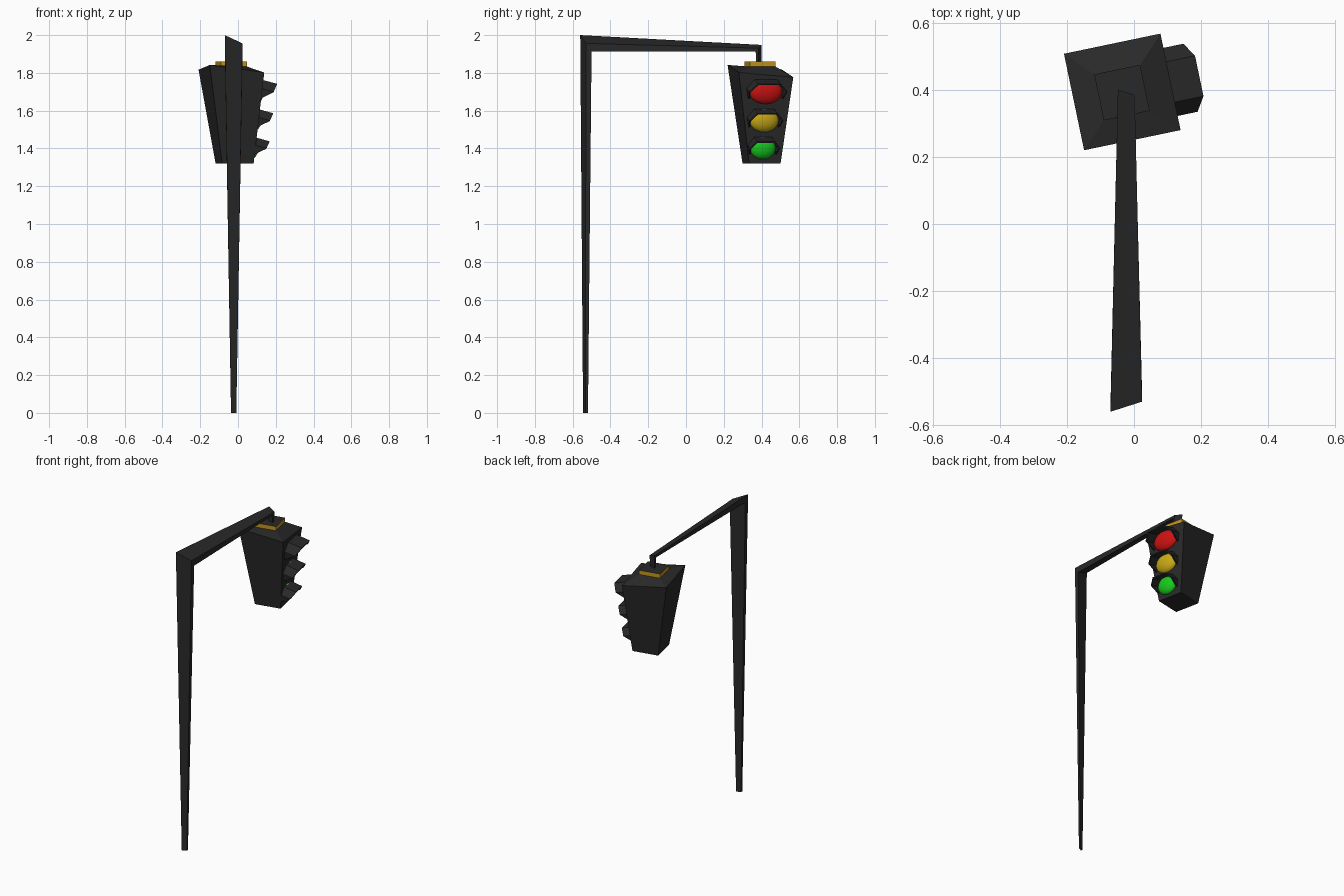
import bpy, math
from mathutils import Vector, Matrix

if "Cube" in bpy.data.objects:
    bpy.data.objects.remove(bpy.data.objects["Cube"])


def material(name, rgb):
    m = bpy.data.materials.new(name)
    m.diffuse_color = (*rgb, 1)
    m.use_nodes = True
    m.node_tree.nodes["Principled BSDF"].inputs["Base Color"].default_value = m.diffuse_color
    return m


DARK = material("dark_grey", (0.022, 0.022, 0.022))
AMBER = material("amber_plate", (0.55, 0.30, 0.012))
RED = material("red_lens", (0.62, 0.006, 0.006))
YELLOW = material("yellow_lens", (0.58, 0.40, 0.008))
GREEN = material("green_lens", (0.008, 0.60, 0.012))


def make(name, verts, faces, mats):
    me = bpy.data.meshes.new(name)
    me.from_pydata([tuple(v) for v in verts], [], faces)
    for m in mats:
        me.materials.append(m)
    ob = bpy.data.objects.new(name, me)
    bpy.context.collection.objects.link(ob)
    return ob


def loft(name, rings, mats):
    """Closed skin through four-sided rings, with end caps."""
    verts = [v for r in rings for v in r]
    faces = [tuple(range(4))[::-1]]
    for k in range(len(rings) - 1):
        for i in range(4):
            a, b = k * 4 + i, k * 4 + (i + 1) % 4
            faces.append((a, b, b + 4, a + 4))
    n = len(verts) - 4
    faces.append((n, n + 1, n + 2, n + 3))
    ob = make(name, verts, faces, mats)
    import bmesh
    bm = bmesh.new()
    bm.from_mesh(ob.data)
    bmesh.ops.recalc_face_normals(bm, faces=bm.faces)
    bm.to_mesh(ob.data)
    bm.free()
    return ob


# Pole, tapered arm and drop: one skewed section swept along the path
def section(centre, hx, v):
    c, v = Vector(centre), Vector(v)
    return [c + Vector((-hx, 0, 0)) + v, c + Vector((hx, 0, 0)),
            c + Vector((hx, 0, 0)) - v, c + Vector((-hx, 0, 0))]


PX = -0.023
loft("pole_and_arm", [
    section((PX, -0.532, 0), 0.014, (0, -0.013, 0)),
    section((PX, -0.53, 1.956), 0.047, (0, -0.03, 0.044)),
    section((PX, 0.385, 1.931), 0.025, (0, 0.016, 0.017)),
    section((PX, 0.385, 1.855), 0.019, (0, 0.014, 0)),
], [DARK])

# Lamp housing: tapered box turned about z, with a tilted top edge and raised lid
TURN = math.radians(11.8)
ROT = Matrix.Rotation(TURN, 3, 'Z')


def square(cx, cy, half, zs):
    corners = ((-1, -1), (1, -1), (1, 1), (-1, 1))
    return [Vector((cx, cy, z)) + ROT @ Vector((x * half, y * half, 0))
            for (x, y), z in zip(corners, zs)]


loft("lamp_housing", [
    square(-0.018, 0.40, 0.085, [1.32] * 4),
    square(-0.035, 0.394, 0.147, [1.842, 1.802, 1.777, 1.817]),
    square(-0.035, 0.392, 0.07, [1.833] * 4),
], [DARK])

# Mounting plate: amber sides, dark top
plate = loft("mounting_plate", [square(-0.036, 0.392, 0.07, [1.828] * 4),
                                square(-0.036, 0.392, 0.07, [1.861] * 4)], [AMBER, DARK])
for p in plate.data.polygons:
    p.material_index = 1 if p.normal.z > 0.5 else 0

# Lenses and hooded visors
RIM = [(-0.09, -0.035, 0.005), (-0.1, 0.018, 0.068), (-0.06, 0.064, 0.09),
       (0.06, 0.064, 0.09), (0.1, 0.018, 0.068), (0.09, -0.035, 0.005)]


def lamp(name, mat, y, z, w):
    origin = Vector((0.1 - (1.70 - z) * 0.09, y, z))
    n, t = ROT @ Vector((1, 0, 0)), ROT @ Vector((0, 1, 0))
    up = (Vector((0, 0, 1)) + n * 0.09).normalized()
    frame = Matrix((n, t, up)).transposed()
    bpy.ops.mesh.primitive_uv_sphere_add(segments=24, ring_count=12, radius=1)
    lens = bpy.context.object
    lens.name = name + "_lens"
    size = Vector((0.035, 0.089 * w, 0.065 * (0.6 + 0.4 * w)))
    for v in lens.data.vertices:
        v.co = origin + frame @ (v.co * size)
    lens.data.materials.append(mat)
    bpy.ops.object.shade_smooth()
    root, tip = [], []
    h = 0.5 + 0.5 * w
    for a, u, length in RIM:
        root.append(origin + t * a * w + up * u * h - n * 0.008)
        drop = Vector((0, 0, -0.28 * length))
        tip.append(origin + t * a * w + up * u * h + n * length * h + drop)
    k = len(RIM)
    visor = make(name + "_visor", root + tip,
                 [(i, i + 1, i + 1 + k, i + k) for i in range(k - 1)], [DARK])
    mod = visor.modifiers.new("thickness", 'SOLIDIFY')
    mod.thickness = 0.008
    mod.offset = 0


lamp("red", RED, 0.422, 1.70, 1.0)
lamp("yellow", YELLOW, 0.413, 1.548, 0.88)
lamp("green", GREEN, 0.406, 1.402, 0.78)
